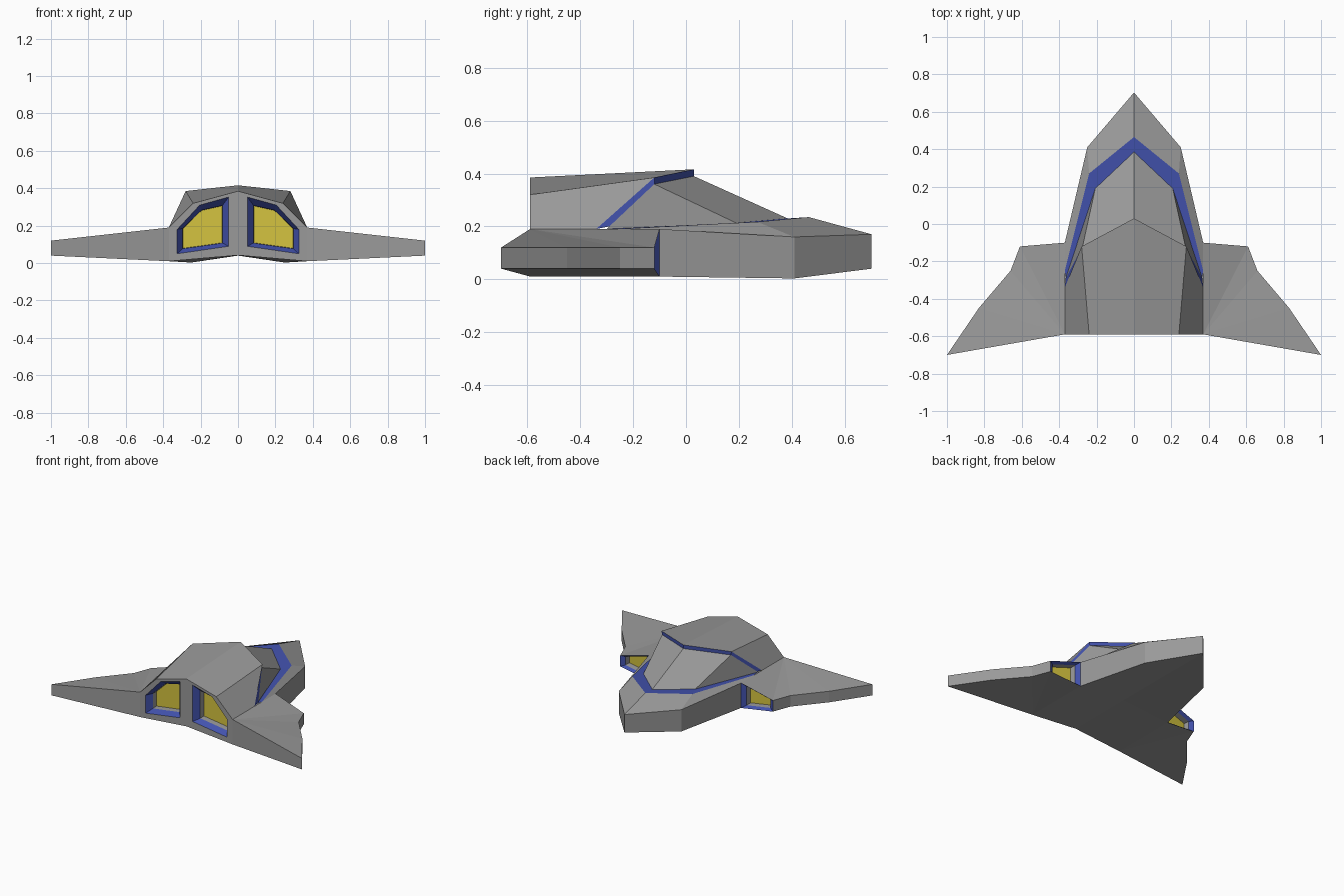
import bpy, bmesh
from mathutils import Vector

if "Cube" in bpy.data.objects:
    bpy.data.objects.remove(bpy.data.objects["Cube"])


def material(name, color):
    m = bpy.data.materials.new(name)
    m.diffuse_color = (*color, 1)
    m.use_nodes = True
    m.node_tree.nodes["Principled BSDF"].inputs["Base Color"].default_value = m.diffuse_color
    return m


GREY = material("hull grey", (0.32, 0.32, 0.32))
BLUE = material("trim blue", (0.055, 0.085, 0.42))
YELLOW = material("glow yellow", (0.66, 0.55, 0.05))


def part(name, rows, facing, mats, closed=False, cap=None):
    """Right half: bridge successive rows of points, orient faces, mirror."""
    bm = bmesh.new()
    rows = [[bm.verts.new(p) for p in r] for r in rows]
    used = []

    def face(vs, mat):
        if mat not in used:
            used.append(mat)
        f = bm.faces.new(vs)
        f.material_index = used.index(mat)
        f.normal_update()
        if f.normal.dot(Vector(facing)) < 0:
            f.normal_flip()

    for k, (a, b) in enumerate(zip(rows, rows[1:])):
        n = len(a)
        for i in range(n if closed else n - 1):
            j = (i + 1) % n
            face((a[i], a[j], b[j], b[i]), mats[k])
    if cap:
        face(rows[-1], cap)
    return finish(name, bm, used)


def fan(name, pivot, points, facing):
    """Right half: triangle fan from one pivot, mirrored."""
    bm = bmesh.new()
    c = bm.verts.new(pivot)
    vs = [bm.verts.new(p) for p in points]
    for a, b in zip(vs, vs[1:]):
        f = bm.faces.new((c, a, b))
        f.normal_update()
        if f.normal.dot(Vector(facing)) < 0:
            f.normal_flip()
    return finish(name, bm, [GREY])


def finish(name, bm, mats):
    me = bpy.data.meshes.new(name)
    bm.to_mesh(me)
    bm.free()
    for m in mats:
        me.materials.append(m)
    ob = bpy.data.objects.new(name, me)
    bpy.context.collection.objects.link(ob)
    ob.modifiers.new("mirror", 'MIRROR')
    return ob


def shift(ring, dy, scale=1.0):
    """Move a ring along y and scale it about its centre."""
    c = sum((Vector(p) for p in ring), Vector()) / len(ring)
    return [c + (Vector(p) - c) * scale + Vector((0, dy, 0)) for p in ring]


# Shared outlines, from centreline outwards
edge_top = [(0, .703, .17), (.25, .41, .16), (.37, -.10, .19)]
edge_low = [(0, .703, .04), (.25, .41, .003), (.37, -.10, .01)]
trim_out = [(0, .465, .235), (.24, .27, .217), (.37, -.25, .19)]
trim_in = [(0, .385, .23), (.207, .19, .213), (.362, -.30, .19)]
lip_low = [(0, .03, .39), (.275, -.12, .36), (.365, -.29, .2)]
lip_top = [(0, .03, .416), (.28, -.12, .385), (.37, -.34, .19)]
rear_top = [(0, -.59, .385), (.24, -.59, .32), (.37, -.59, .19)]

# Nose and fuselage
part("nose_side", [edge_top, edge_low], (1, .5, 0), [GREY])
part("nose_deck", [edge_top, trim_out], (0, 0, 1), [GREY])
part("windshield_trim", [trim_out, trim_in], (0, 0, 1), [BLUE])
part("windshield", [trim_in, lip_low], (.5, .5, 1), [GREY])
part("canopy_lip", [lip_low, lip_top], (1, 1, 0), [BLUE])
part("canopy_shell", [lip_top, rear_top], (.5, 0, 1), [GREY])
root_low = (.37, -.59, .01)
part("belly", [[(0, y, .042) for y in (.703, .41, -.10, -.59)],
               edge_low + [root_low]], (0, 0, -1), [GREY])

# Wings
plan = [(.61, -.12), (.66, -.25), (.83, -.45), (1, -.70)]
wing_top = [(x, y, .12) for x, y in plan]
wing_low = [(x, y, .04) for x, y in plan]
fan("wing_top", rear_top[-1], edge_top[-1:] + wing_top, (0, 0, 1))
fan("wing_underside", root_low, edge_low[-1:] + wing_low, (0, 0, -1))
part("wing_edge", [wing_top, wing_low], (1, 1, 0), [GREY])
part("wing_rear", [[rear_top[-1], wing_top[-1]], [root_low, wing_low[-1]]],
     (0, -1, 0), [GREY])

# Intakes: blue bevel, grey duct, yellow back
mouth = [edge_low[-1], wing_low[0], wing_top[0], edge_top[-1]]
part("intake", [mouth, shift(mouth, -.02, .76), shift(mouth, -.06, .72)],
     (0, 1, 0), [BLUE, GREY], closed=True, cap=YELLOW)

# Rear bulkhead with tapered engine openings
bulkhead = [(0, -.59, .042), root_low, rear_top[2], rear_top[1], rear_top[0]]
hole = [(x, -.59, z) for x, z in
        [(.05, .09), (.325, .05), (.325, .18), (.205, .31), (.05, .353)]]
throat = [(x, -.55, z) for x, z in
          [(.083, .107), (.296, .077), (.296, .185), (.195, .283), (.083, .308)]]
part("engine", [bulkhead, hole, throat, shift(throat, .04, .98)],
     (0, -1, 0), [GREY, BLUE, GREY], closed=True, cap=YELLOW)
